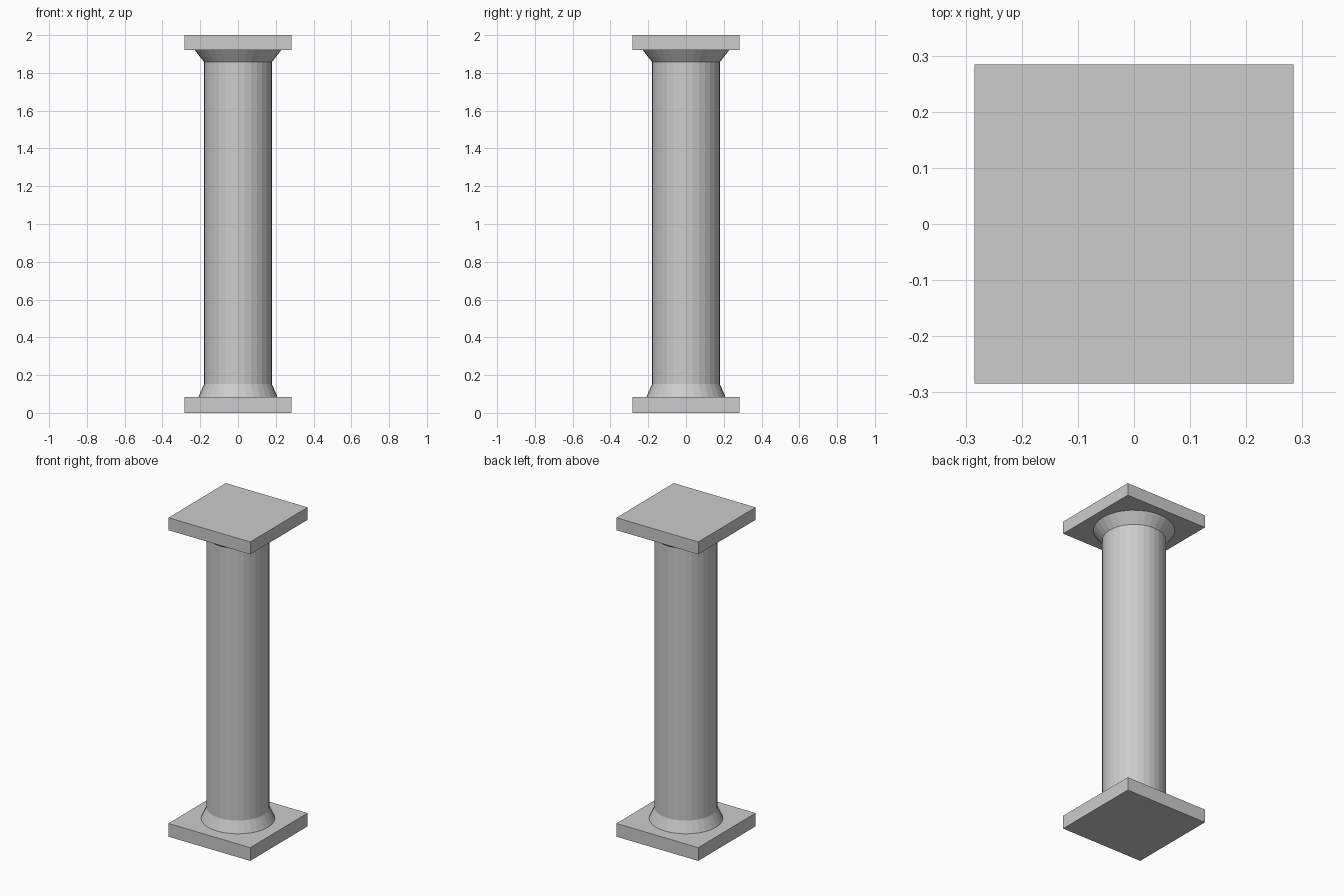
import bpy
import bmesh
import math

cube = bpy.data.objects.get("Cube")
if cube:
    bpy.data.objects.remove(cube, do_unlink=True)

SIDES = 32
HALF = 0.284       # half width of the square slabs
RADIUS = 0.18      # shaft radius

# One plain grey stone
stone = bpy.data.materials.new("grey_stone")
stone.use_nodes = True
GREY = (0.604, 0.604, 0.604, 1.0)
stone.diffuse_color = GREY
stone.node_tree.nodes["Principled BSDF"].inputs["Base Color"].default_value = GREY


def finish(name, bm):
    bmesh.ops.recalc_face_normals(bm, faces=bm.faces)
    mesh = bpy.data.meshes.new(name)
    bm.to_mesh(mesh)
    bm.free()
    mesh.materials.append(stone)
    obj = bpy.data.objects.new(name, mesh)
    bpy.context.collection.objects.link(obj)
    return obj


def slab(name, low, high):
    bm = bmesh.new()
    bmesh.ops.create_cube(bm, size=1)
    bmesh.ops.scale(bm, vec=(2 * HALF, 2 * HALF, high - low), verts=bm.verts)
    bmesh.ops.translate(bm, vec=(0, 0, (low + high) / 2), verts=bm.verts)
    return finish(name, bm)


def turned(name, profile):
    """Flat-sided solid from (radius, height) rings, capped at both ends."""
    bm = bmesh.new()
    rings = []
    for r, z in profile:
        angles = [2 * math.pi * i / SIDES for i in range(SIDES)]
        rings.append([bm.verts.new((r * math.cos(a), r * math.sin(a), z))
                      for a in angles])
    for low, high in zip(rings, rings[1:]):
        for i in range(SIDES):
            j = (i + 1) % SIDES
            bm.faces.new((low[i], low[j], high[j], high[i]))
    bm.faces.new(rings[0])
    bm.faces.new(rings[-1])
    return finish(name, bm)


# Square slabs at the foot and the head
slab("base_slab", 0, 0.083)
slab("top_slab", 1.922, 2)

# Round column with flared foot and head
turned("column_shaft", [(0.21, 0.083), (RADIUS, 0.152),
                        (RADIUS, 1.858), (0.23, 1.922)])
